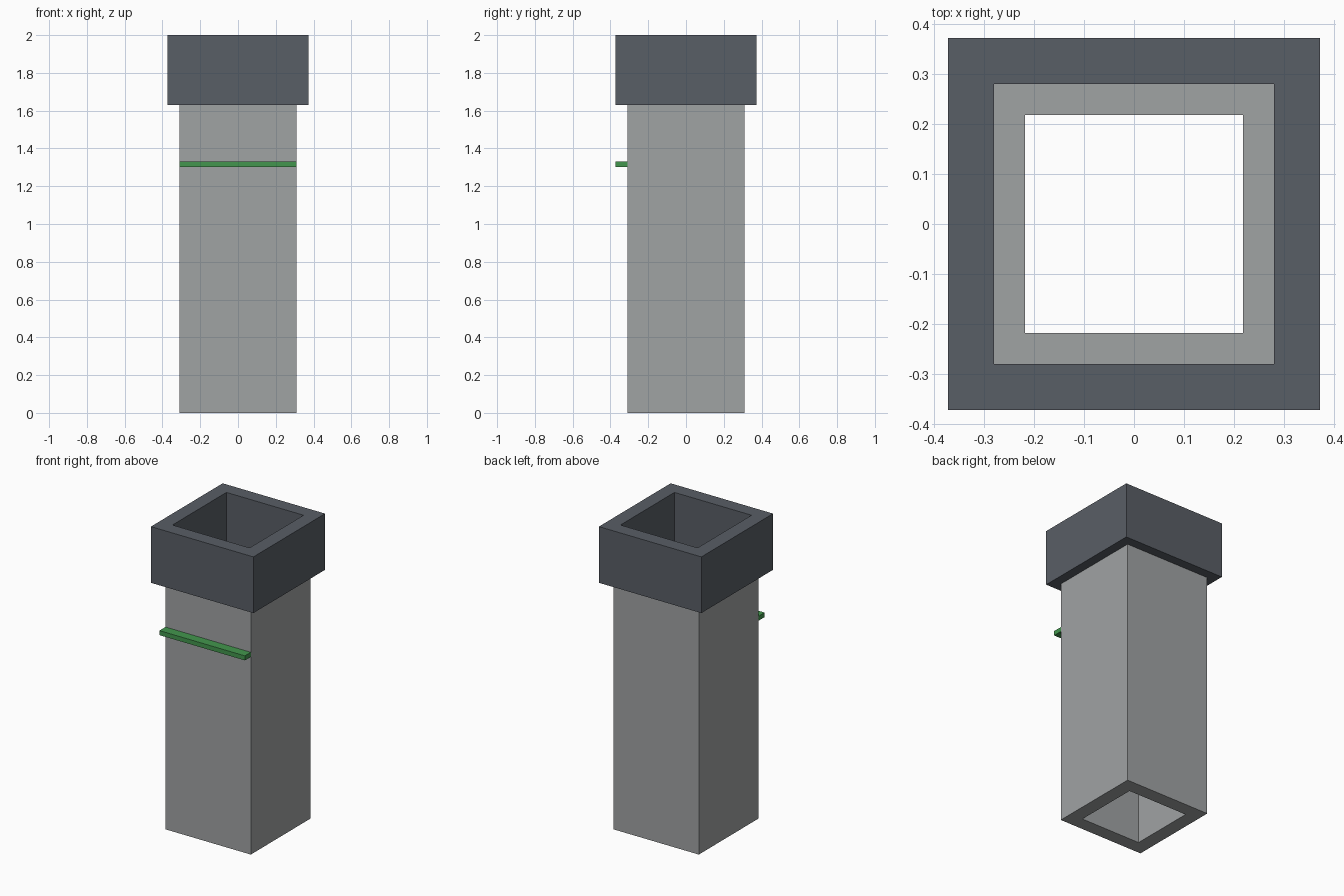
import bpy
import bmesh

if "Cube" in bpy.data.objects:
    bpy.data.objects.remove(bpy.data.objects["Cube"])


def material(name, srgb):
    """Flat colour from 0-255 sRGB values."""
    mat = bpy.data.materials.new(name)
    lin = [((c / 255 + 0.055) / 1.055) ** 2.4 for c in srgb]
    mat.diffuse_color = (*lin, 1.0)
    mat.use_nodes = True
    mat.node_tree.nodes["Principled BSDF"].inputs["Base Color"].default_value = mat.diffuse_color
    return mat


def add_object(name, bm, mat):
    bmesh.ops.recalc_face_normals(bm, faces=bm.faces)
    mesh = bpy.data.meshes.new(name)
    bm.to_mesh(mesh)
    bm.free()
    mesh.materials.append(mat)
    obj = bpy.data.objects.new(name, mesh)
    bpy.context.collection.objects.link(obj)


def square_tube(name, outer, inner, z0, z1, mat):
    """Hollow square tube, open at both ends, with a solid wall."""
    bm = bmesh.new()
    rings = []
    for r, z in ((outer, z0), (outer, z1), (inner, z1), (inner, z0)):
        rings.append([bm.verts.new((x * r, y * r, z))
                      for x, y in ((-1, -1), (1, -1), (1, 1), (-1, 1))])
    for a, b in zip(rings, rings[1:] + rings[:1]):
        for i in range(4):
            j = (i + 1) % 4
            bm.faces.new((a[i], a[j], b[j], b[i]))
    add_object(name, bm, mat)


def box(name, lo, hi, mat):
    bm = bmesh.new()
    bmesh.ops.create_cube(bm, size=1)
    for v in bm.verts:
        v.co = [h if c > 0 else l for c, l, h in zip(v.co, lo, hi)]
    add_object(name, bm, mat)


light_grey = material("light grey", (160, 163, 164))
dark_grey = material("dark grey", (89, 94, 102))
green = material("green", (66, 150, 77))

# Tall hollow shaft
square_tube("shaft", 0.311, 0.219, 0.0, 1.63, light_grey)
# Wider collar resting on the shaft rim
square_tube("collar", 0.373, 0.281, 1.63, 2.0, dark_grey)
# Thin ledge let into the front wall
box("front_ledge", (-0.311, -0.373, 1.302), (0.311, -0.25, 1.332), green)
